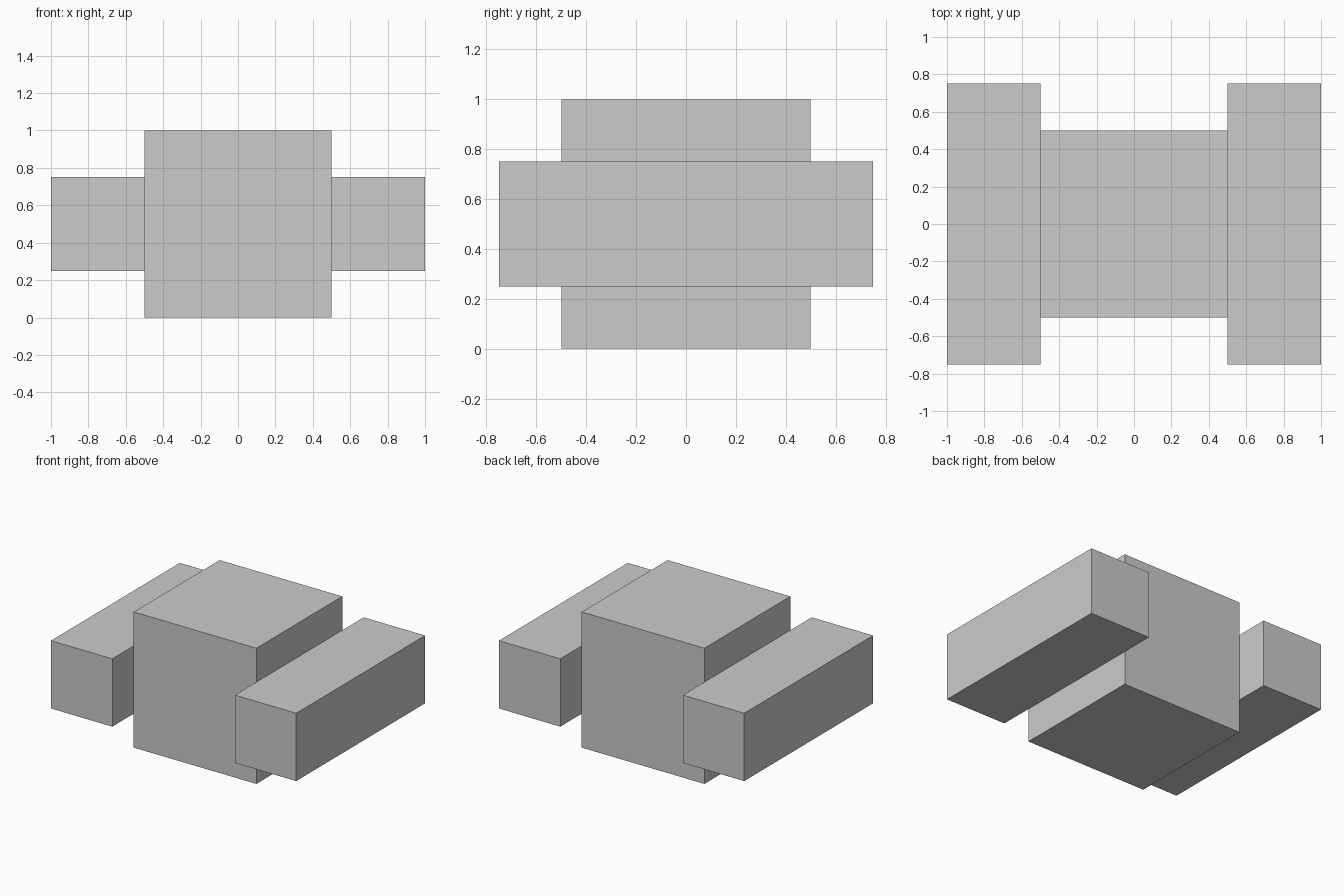
import bpy

if "Cube" in bpy.data.objects:
    bpy.data.objects.remove(bpy.data.objects["Cube"])


def box(name, centre, size):
    bpy.ops.mesh.primitive_cube_add(size=1, location=centre)
    obj = bpy.context.object
    obj.name = name
    obj.scale = size
    bpy.ops.object.transform_apply(location=False, rotation=False, scale=True)
    return obj


# Central cube
box("central_block", (0, 0, 0.5), (1, 1, 1))

# Longer bars flush against the left and right faces
for side, label in ((-1, "left"), (1, "right")):
    box(f"{label}_side_bar", (side * 0.75, 0, 0.5), (0.5, 1.5, 0.5))
